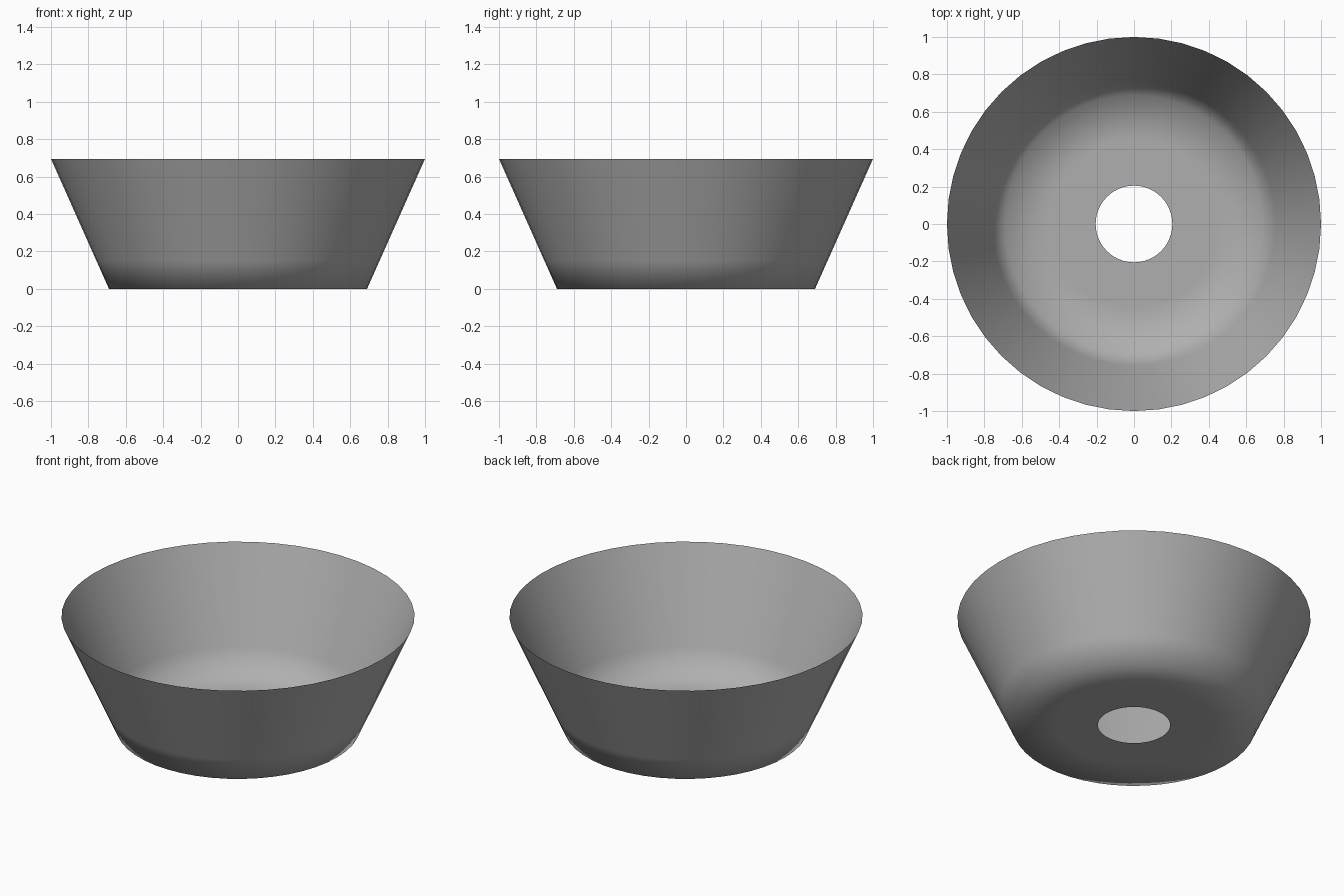
import bpy, bmesh
from math import cos, sin, tau

if "Cube" in bpy.data.objects:
    bpy.data.objects.remove(bpy.data.objects["Cube"])

SIDES = 48
# Profile (radius, height): drain hole, floor, base corner, wall, rim
PROFILE = [(0.205, 0), (0.45, 0), (0.69, 0), (0.757, 0.15), (1.0, 0.695)]

# Thin open pot, one smooth shell with a hole in the floor
bm = bmesh.new()
rings = [[bm.verts.new((r * cos(tau * i / SIDES), r * sin(tau * i / SIDES), z))
          for i in range(SIDES)] for r, z in PROFILE]
for low, high in zip(rings, rings[1:]):
    for i in range(SIDES):
        j = (i + 1) % SIDES
        face = bm.faces.new((low[i], low[j], high[j], high[i]))
        face.smooth = True
mesh = bpy.data.meshes.new("plant_pot")
bm.to_mesh(mesh)
bm.free()
pot = bpy.data.objects.new("plant_pot", mesh)
bpy.context.collection.objects.link(pot)

# Dark grey colour
grey = bpy.data.materials.new("dark_grey")
grey.diffuse_color = (0.43, 0.43, 0.43, 1)
grey.use_nodes = True
grey.node_tree.nodes["Principled BSDF"].inputs["Base Color"].default_value = grey.diffuse_color
mesh.materials.append(grey)
